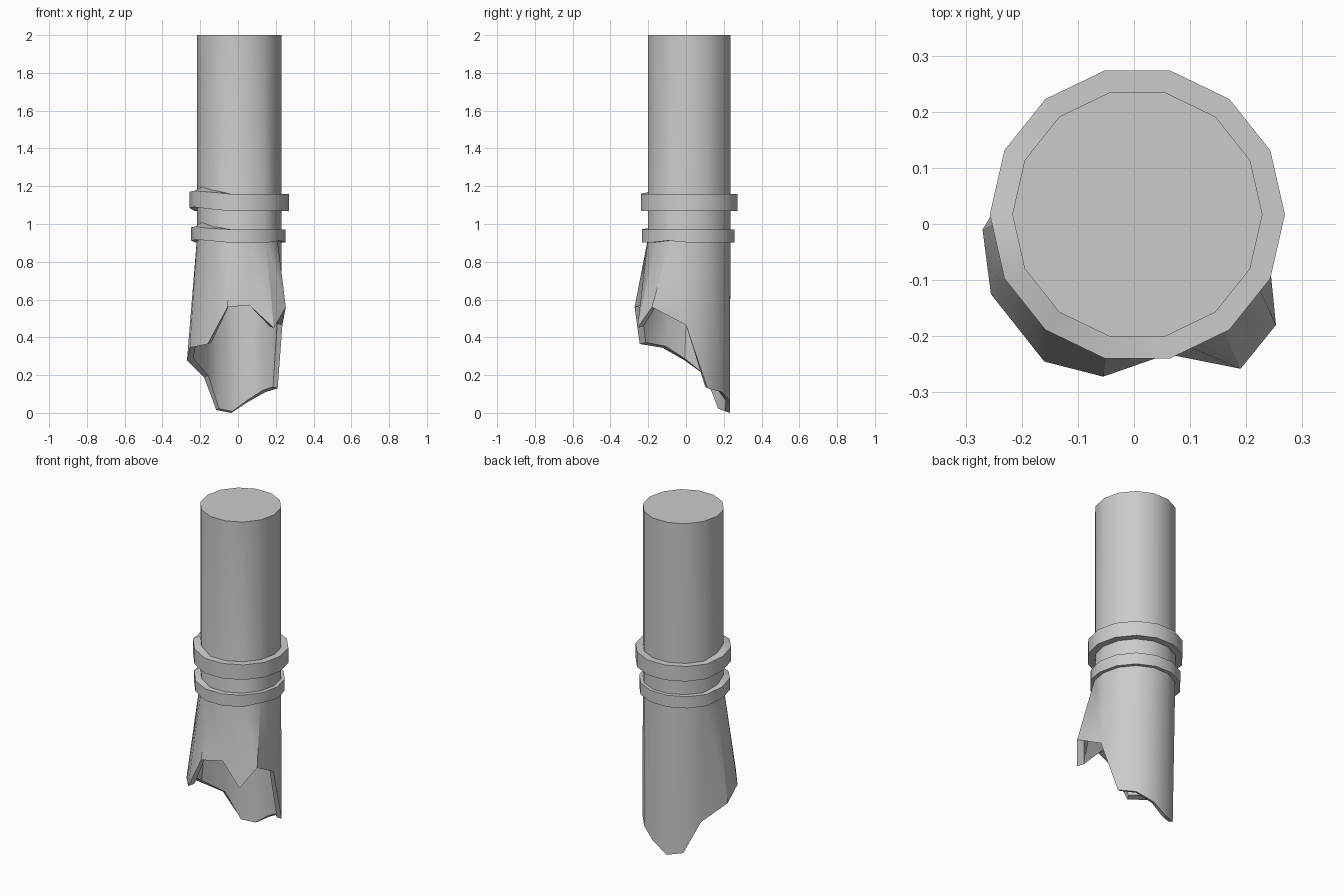
import bpy, bmesh, math

if "Cube" in bpy.data.objects:
    bpy.data.objects.remove(bpy.data.objects["Cube"])

N = 14
CX, CY = 0.006, 0.017


def ring(r, z, cx=CX, cy=CY, lifts=None):
    """Fourteen points around the pipe axis; lifts raises chosen corners."""
    lifts = lifts or {}
    return [(cx + r * math.cos(2 * math.pi * k / N),
             cy + r * math.sin(2 * math.pi * k / N),
             z + lifts.get(k, 0)) for k in range(N)]


def skin(name, loops, closed=False):
    """Join successive point loops with quads; cap the ends unless closed."""
    bm = bmesh.new()
    rows = [[bm.verts.new(p) for p in loop] for loop in loops]
    pairs = list(zip(rows, rows[1:]))
    if closed:
        pairs.append((rows[-1], rows[0]))
    for a, b in pairs:
        for k in range(N):
            j = (k + 1) % N
            bm.faces.new((a[k], a[j], b[j], b[k]))
    if not closed:
        bm.faces.new(rows[0])
        bm.faces.new(rows[-1])
    bmesh.ops.recalc_face_normals(bm, faces=bm.faces[:])
    mesh = bpy.data.meshes.new(name)
    bm.to_mesh(mesh)
    bm.free()
    obj = bpy.data.objects.new(name, mesh)
    bpy.context.collection.objects.link(obj)
    bpy.ops.object.select_all(action='DESELECT')
    obj.select_set(True)
    bpy.context.view_layer.objects.active = obj
    bpy.ops.object.shade_smooth_by_angle(angle=math.radians(30))
    return obj


# Torn lower edge, counter-clockwise from +x
rim = [(0.235, 0.0, 0.465), (0.21, 0.114, 0.13), (0.145, 0.191, 0.11),
       (0.056, 0.234, 0.06), (-0.035, 0.234, 0.0), (-0.115, 0.191, 0.015),
       (-0.18, 0.114, 0.19), (-0.27, -0.01, 0.28), (-0.255, -0.125, 0.345),
       (-0.16, -0.245, 0.365), (-0.055, -0.272, 0.56), (0.06, -0.232, 0.57),
       (0.19, -0.258, 0.45), (0.253, -0.18, 0.56)]
rim_inner = [(CX + (x - CX) * 0.88, CY + (y - CY) * 0.88, z + 0.008)
             for x, y, z in rim]

# Pipe: solid top, flared broken end with a hollow inside
skin("broken_pipe", [ring(0.223, 2.0), ring(0.223, 0.93), rim,
                     rim_inner, ring(0.195, 0.93)])


# Raised collars, buckled upward at the front left
def collar(name, r, low, high, cx, cy, outer_lift, inner_lift, low_lift):
    skin(name, [ring(r, high, cx, cy, outer_lift),
                ring(r, low, cx, cy, low_lift),
                ring(0.215, low, CX, CY, low_lift),
                ring(0.215, high, CX, CY, inner_lift)], closed=True)


collar("upper_collar", 0.263, 1.07, 1.16, CX, CY,
       {7: 0.01, 8: 0.015, 9: 0.01},
       {7: 0.02, 8: 0.04, 9: 0.02}, {7: 0.015, 8: 0.02, 9: 0.01})
collar("lower_collar", 0.25, 0.902, 0.972, 0.001, 0.012,
       {7: 0.01, 8: 0.015, 9: 0.005},
       {7: 0.015, 8: 0.04, 9: 0.015}, {7: 0.01, 8: 0.015, 9: 0.01, 13: 0.01})
